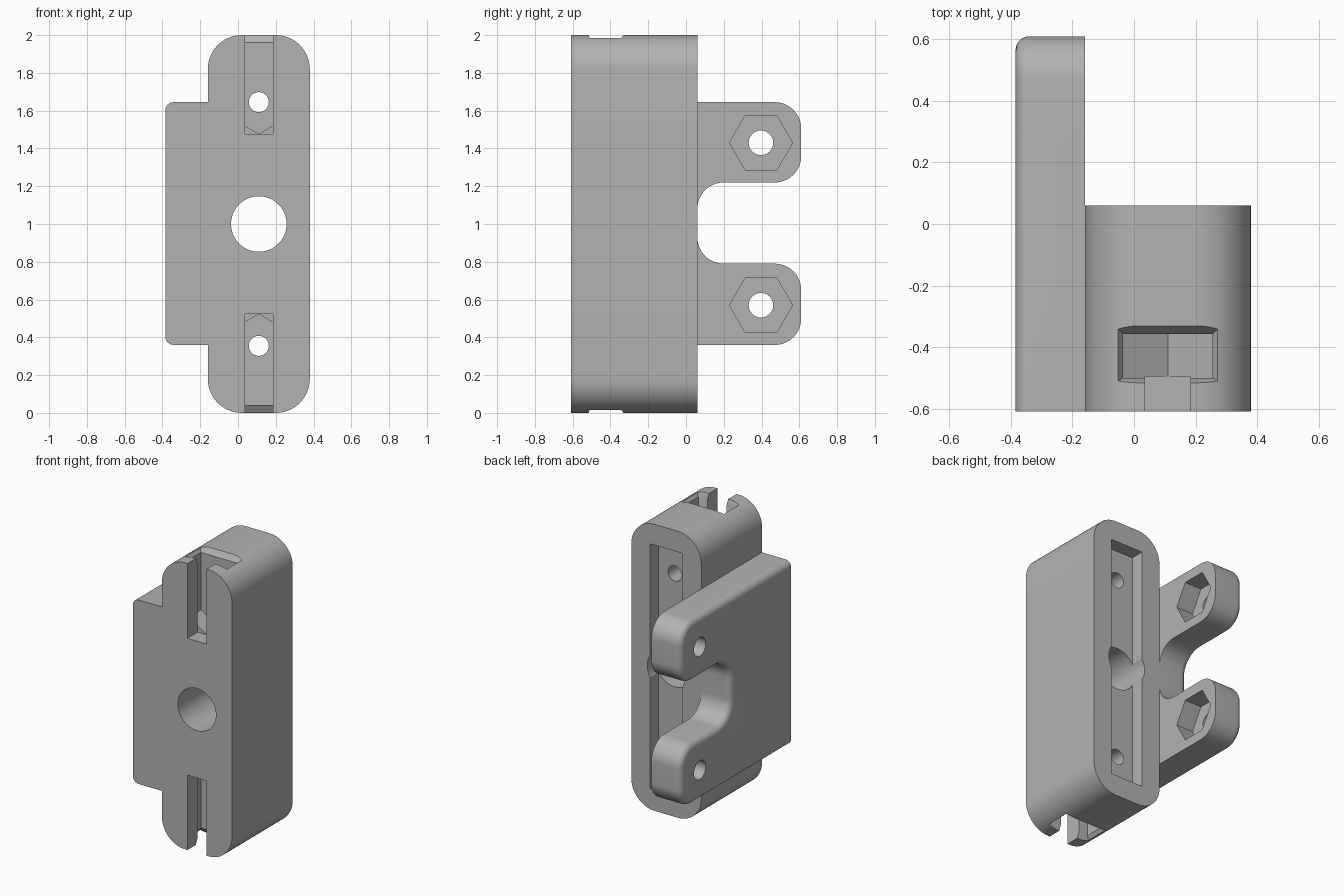
import bpy, bmesh
from math import radians, sin, cos, pi
from mathutils import Vector

cube = bpy.data.objects.get("Cube")
if cube:
    bpy.data.objects.remove(cube, do_unlink=True)

grey = bpy.data.materials.new("mid_grey")
grey.use_nodes = True
COLOUR = (0.45, 0.45, 0.45, 1)
grey.diffuse_color = COLOUR
grey.node_tree.nodes["Principled BSDF"].inputs["Base Color"].default_value = COLOUR

CX = 0.11                                   # centre line of the body
BACK, FRONT, INNER = 0.06, -0.61, -0.16     # main planes


def rounded(corners, steps=14):
    """Fillet right-angled corners given as (a, b, radius)."""
    out = []
    pts = [Vector(c[:2]) for c in corners]
    for i, p in enumerate(pts):
        r = corners[i][2]
        if not r:
            out.append(p)
            continue
        d1 = (pts[i - 1] - p).normalized()
        d2 = (pts[(i + 1) % len(pts)] - p).normalized()
        c = p + r * (d1 + d2)
        for k in range(steps + 1):
            t = pi / 2 * k / steps
            out.append(c - r * (d2 * cos(t) + d1 * sin(t)))
    return out


def rect(a0, a1, b0, b1, r=0):
    return rounded([(a0, b0, r), (a1, b0, r), (a1, b1, r), (a0, b1, r)])


def ngon(a, b, r, n=64):
    return [(a + r * cos(2 * pi * k / n), b + r * sin(2 * pi * k / n)) for k in range(n)]


def loft(name, loop0, loop1):
    """Solid between two matching loops of 3D points."""
    bm = bmesh.new()
    v0 = [bm.verts.new(p) for p in loop0]
    v1 = [bm.verts.new(p) for p in loop1]
    bm.faces.new(v0)
    bm.faces.new(v1)
    for i in range(len(v0)):
        bm.faces.new((v0[i - 1], v0[i], v1[i], v1[i - 1]))
    bmesh.ops.recalc_face_normals(bm, faces=bm.faces)
    mesh = bpy.data.meshes.new(name)
    bm.to_mesh(mesh)
    bm.free()
    mesh.materials.append(grey)
    ob = bpy.data.objects.new(name, mesh)
    bpy.context.collection.objects.link(ob)
    return ob


def prism(name, pts, axis, lo, hi):
    def place(h):
        return [(h, a, b) if axis == "X" else (a, h, b) for a, b in pts]
    return loft(name, place(lo), place(hi))


def combine(target, tool, operation="DIFFERENCE"):
    tool.hide_render = True
    mod = target.modifiers.new(tool.name, "BOOLEAN")
    mod.operation, mod.solver, mod.object = operation, "EXACT", tool
    bpy.context.view_layer.objects.active = target
    bpy.ops.object.modifier_apply(modifier=mod.name)
    bpy.data.objects.remove(tool, do_unlink=True)


# Main upright body
body = prism("bracket_body", rect(INNER, 0.38, 0, 2, 0.18), "Y", FRONT, BACK)

# Side plate with two arms, outer rim rounded over
R = 0.14
OUTER = -0.385
plate = prism("side_plate", rounded([
    (FRONT, 0.36, 0), (0.61, 0.36, R), (0.61, 0.79, R), (BACK, 0.79, R),
    (BACK, 1.22, R), (0.61, 1.22, R), (0.61, 1.645, R), (FRONT, 1.645, 0)]),
    "X", OUTER, INNER)
bm = bmesh.new()
bm.from_mesh(plate.data)
rim = [e for e in bm.edges
       if all(abs(v.co.x - OUTER) < 1e-4 for v in e.verts)
       and any(v.co.y > FRONT + 0.01 for v in e.verts)]
bmesh.ops.bevel(bm, geom=rim, offset=0.045, segments=8, profile=0.5, affect="EDGES")
bm.to_mesh(plate.data)
bm.free()
combine(body, plate, "UNION")

# Recess in the back and the large through bore
combine(body, prism("back_recess", rect(CX - 0.125, CX + 0.125, 0.145, 1.855), "Y", BACK - 0.095, 0.2))
combine(body, prism("main_bore", ngon(CX, 1.0, 0.147), "Y", -1, 1))

NUT_W = 0.145                    # half width of the nut slot
NUT_R = NUT_W / cos(pi / 6)
for end in (1, -1):
    def z(h):                    # height measured outward from the middle
        return 1 + end * h

    # Nut slot with hexagonal seat, open at the end of the body
    seat = [(CX, z(0.645 - NUT_R)), (CX + NUT_W, z(0.645 - NUT_R / 2)),
            (CX + NUT_W, z(1.1)), (CX - NUT_W, z(1.1)), (CX - NUT_W, z(0.645 - NUT_R / 2))]
    combine(body, prism("nut_slot", seat, "Y", -0.5, -0.358))

    # Flared mouth of the nut slot
    def mouth(grow, h):
        return [(a, b, z(h)) for a, b in rect(CX - NUT_W - grow, CX + NUT_W + grow,
                                              -0.5 - grow * 0.6, -0.358 + grow)]
    combine(body, loft("slot_mouth", mouth(0, 0.962), mouth(0.03, 1.004)))

    # Front slit and bolt hole
    combine(body, prism("front_slit", rect(CX - 0.074, CX + 0.074, z(0.645 - NUT_R), z(1.1)),
                        "Y", -0.7, -0.496))
    combine(body, prism("bolt_hole", ngon(CX, z(0.645), 0.053, 40), "Y", -0.45, 0.2))

    # Arm hole and its hexagonal nut pocket
    combine(body, prism("arm_hole", ngon(0.397, z(0.43), 0.065, 40), "X", -0.6, 0))
    combine(body, prism("arm_nut_pocket", ngon(0.397, z(0.43), 0.167, 6), "X", INNER - 0.13, 0))

# Merge flat regions and shade
bm = bmesh.new()
bm.from_mesh(body.data)
bmesh.ops.remove_doubles(bm, verts=bm.verts, dist=1e-5)
bmesh.ops.dissolve_limit(bm, angle_limit=radians(0.5), verts=bm.verts, edges=bm.edges)
bm.to_mesh(body.data)
bm.free()
bpy.ops.object.select_all(action="DESELECT")
body.select_set(True)
bpy.context.view_layer.objects.active = body
bpy.ops.object.shade_smooth_by_angle(angle=radians(30))
